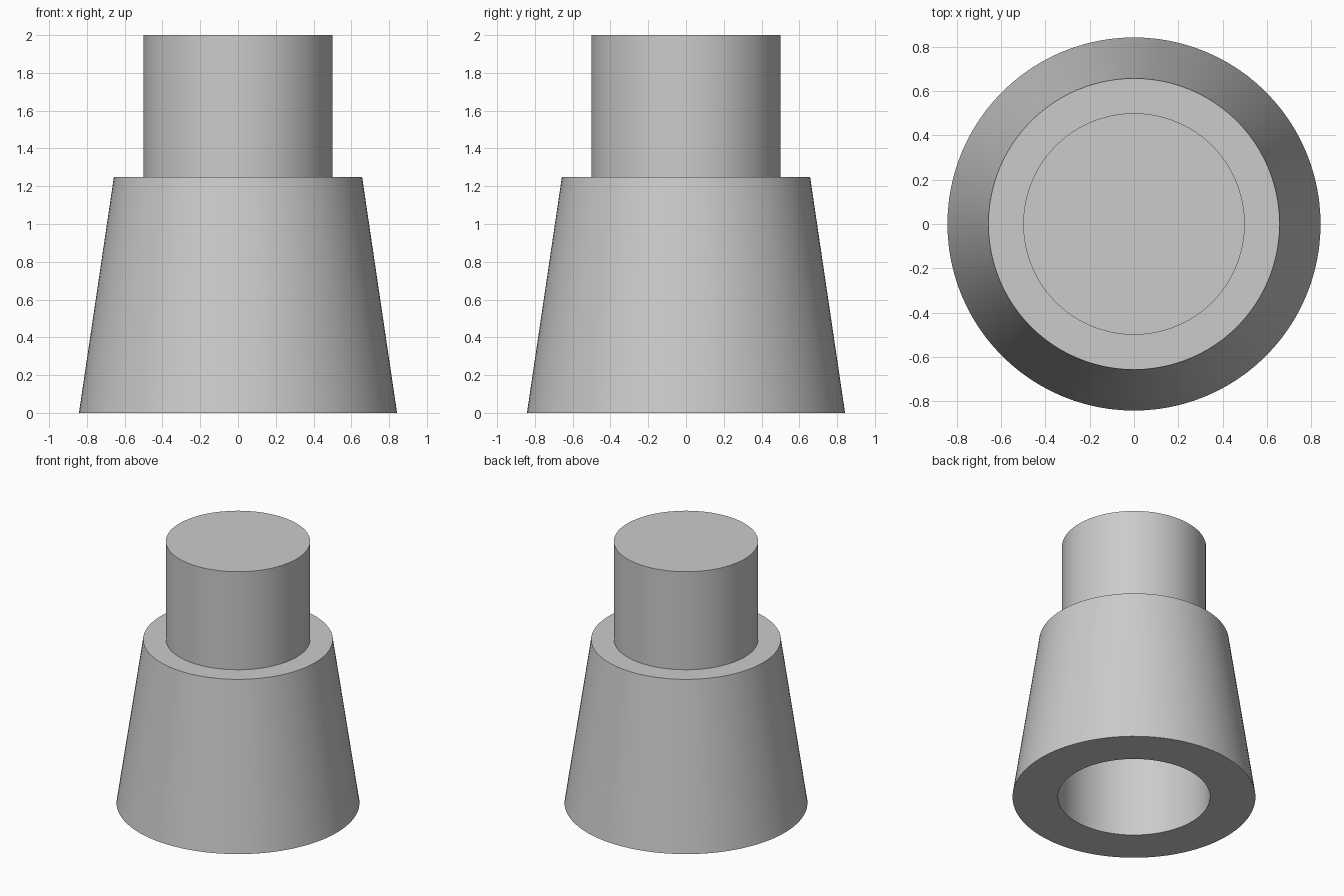
import bpy, bmesh, math

if "Cube" in bpy.data.objects:
    bpy.data.objects.remove(bpy.data.objects["Cube"])

SEGMENTS = 96

# Single plain grey for the whole piece
grey = bpy.data.materials.new("light_grey")
grey.diffuse_color = (0.6, 0.6, 0.6, 1.0)
grey.use_nodes = True
grey.node_tree.nodes["Principled BSDF"].inputs["Base Color"].default_value = grey.diffuse_color


def lathe(name, profile):
    """Revolve an (radius, z) profile around z into a closed smooth-sided solid."""
    bm = bmesh.new()
    verts = [bm.verts.new((r, 0, z)) for r, z in profile]
    edges = [bm.edges.new(pair) for pair in zip(verts, verts[1:])]
    bmesh.ops.spin(bm, geom=verts + edges, cent=(0, 0, 0), axis=(0, 0, 1),
                   angle=math.tau, steps=SEGMENTS, use_merge=False)
    bmesh.ops.remove_doubles(bm, verts=bm.verts[:], dist=1e-4)
    bmesh.ops.recalc_face_normals(bm, faces=bm.faces[:])
    mesh = bpy.data.meshes.new(name)
    bm.to_mesh(mesh)
    bm.free()
    mesh.materials.append(grey)
    obj = bpy.data.objects.new(name, mesh)
    bpy.context.collection.objects.link(obj)
    bpy.ops.object.select_all(action='DESELECT')
    obj.select_set(True)
    bpy.context.view_layer.objects.active = obj
    bpy.ops.object.shade_smooth_by_angle(angle=math.radians(30))
    return obj


# Tapered body with a blind socket below and a round peg on top
lathe("socketed_peg", [
    (0, 0.78), (0.527, 0.78), (0.527, 0),     # socket
    (0.842, 0), (0.657, 1.25),                # tapered body
    (0.5, 1.25), (0.5, 2.0), (0, 2.0),        # shoulder and peg
])
